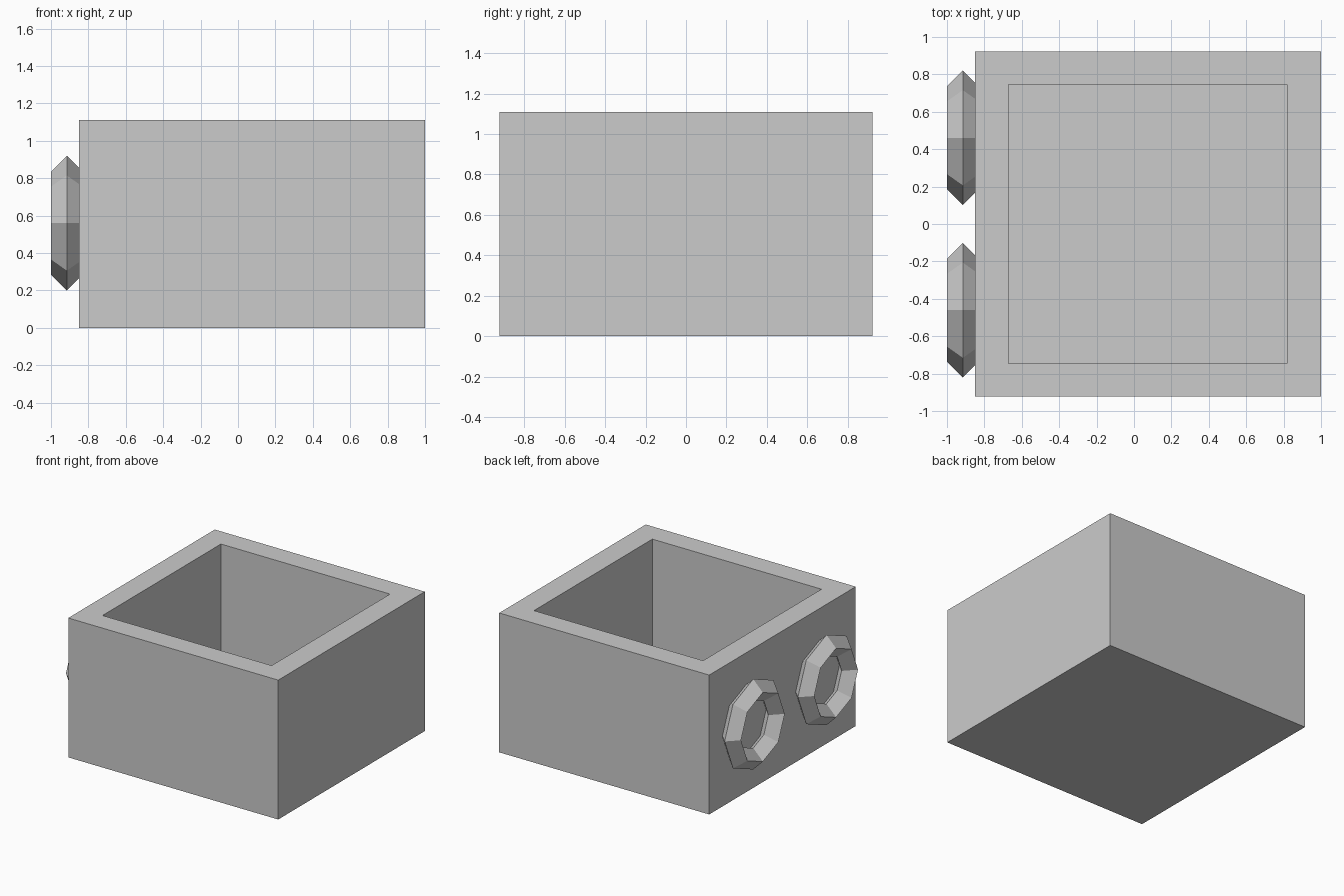
import bpy, bmesh, math
from mathutils import Vector

if "Cube" in bpy.data.objects:
    bpy.data.objects.remove(bpy.data.objects["Cube"])


def finish(bm, name):
    bmesh.ops.recalc_face_normals(bm, faces=bm.faces)
    mesh = bpy.data.meshes.new(name)
    bm.to_mesh(mesh)
    bm.free()
    obj = bpy.data.objects.new(name, mesh)
    bpy.context.collection.objects.link(obj)
    return obj


# Open box: nested rectangular loops, skinned from outer base to cavity floor
def open_box(name, outer, inner, height, floor):
    bm = bmesh.new()

    def loop(rect, z):
        x0, x1, y0, y1 = rect
        return [bm.verts.new((x, y, z)) for x, y in
                ((x0, y0), (x1, y0), (x1, y1), (x0, y1))]

    loops = [loop(outer, 0), loop(outer, height),
             loop(inner, height), loop(inner, floor)]
    for a, b in zip(loops, loops[1:]):
        for i in range(4):
            j = (i + 1) % 4
            bm.faces.new((a[i], a[j], b[j], b[i]))
    bm.faces.new(loops[0])
    bm.faces.new(loops[-1])
    return finish(bm, name)


# Octagonal ring with a diamond section, axis along x
def ring(name, centre, major=0.275, minor=0.085, sides=8, section=4):
    bm = bmesh.new()
    grid = []
    for i in range(sides):
        a = math.tau * i / sides
        row = []
        for k in range(section):
            t = math.tau * k / section
            r = major + minor * math.cos(t)
            row.append(bm.verts.new(Vector(centre) + Vector(
                (minor * math.sin(t), r * math.cos(a), r * math.sin(a)))))
        grid.append(row)
    for i in range(sides):
        for k in range(section):
            n, m = (i + 1) % sides, (k + 1) % section
            bm.faces.new((grid[i][k], grid[n][k], grid[n][m], grid[i][m]))
    return finish(bm, name)


open_box("open_box", (-0.85, 1.0, -0.922, 0.922),
         (-0.672, 0.818, -0.745, 0.745), 1.11, 0.18)
for side, label in ((1, "back"), (-1, "front")):
    ring(label + "_ring", (-0.915, side * 0.461, 0.56))
